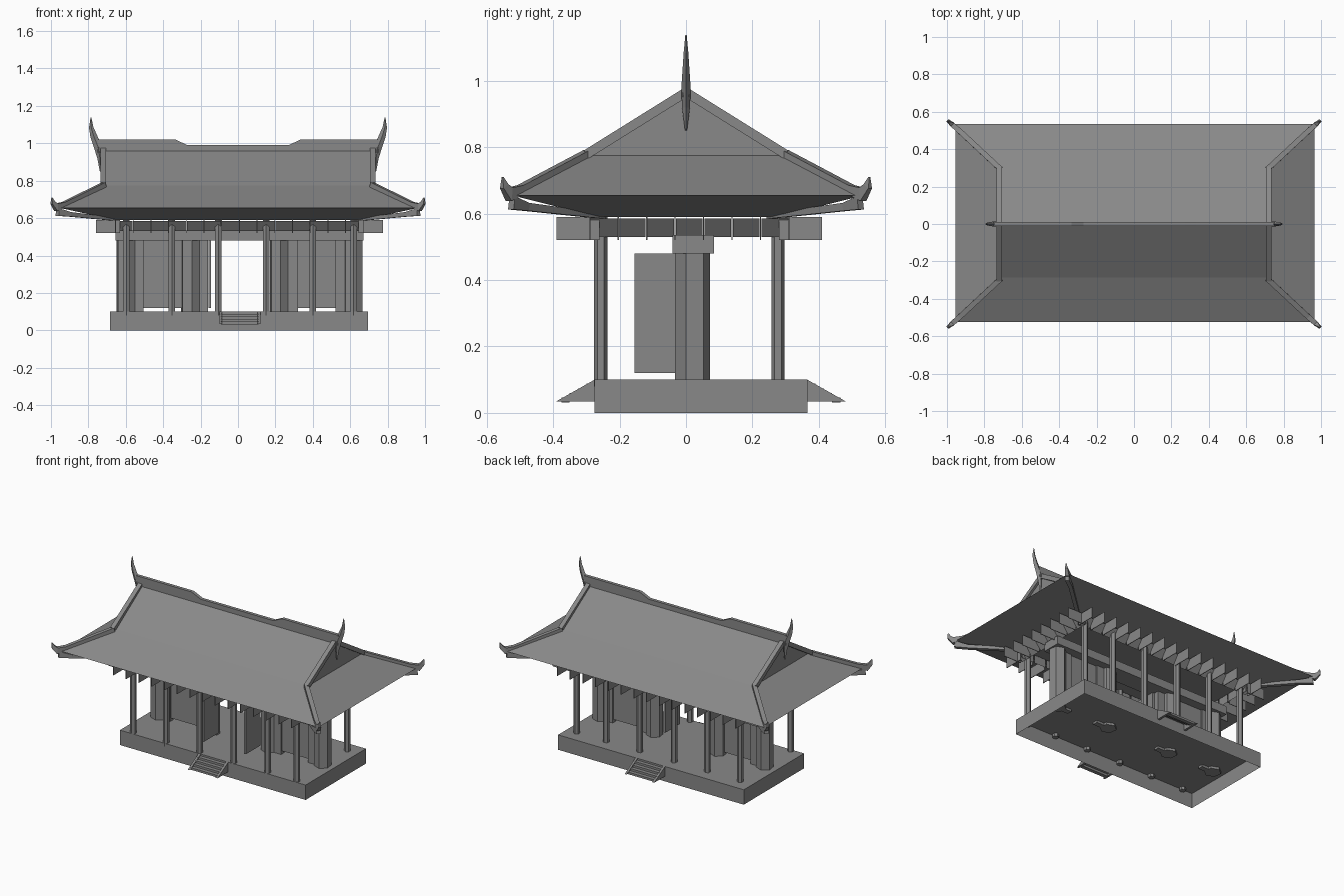
import bpy, bmesh, math
from mathutils import Vector

cube = bpy.data.objects.get("Cube")
if cube:
    bpy.data.objects.remove(cube)

grey = bpy.data.materials.new("stone grey")
grey.use_nodes = True
grey.diffuse_color = (0.25, 0.25, 0.25, 1)
grey.node_tree.nodes["Principled BSDF"].inputs["Base Color"].default_value = grey.diffuse_color


def finish(name, bm, fix=True):
    if fix:
        bmesh.ops.recalc_face_normals(bm, faces=bm.faces)
    mesh = bpy.data.meshes.new(name)
    bm.to_mesh(mesh)
    bm.free()
    mesh.materials.append(grey)
    obj = bpy.data.objects.new(name, mesh)
    bpy.context.collection.objects.link(obj)
    return obj


def add_box(bm, lo, hi):
    lo, hi = Vector(lo), Vector(hi)
    verts = bmesh.ops.create_cube(bm, size=1)["verts"]
    for v in verts:
        v.co = Vector([(lo[i] + hi[i]) / 2 + v.co[i] * (hi[i] - lo[i]) for i in range(3)])
    return verts


def add_prism(bm, x, y, z0, z1, r, sides, turn=0):
    verts = bmesh.ops.create_cone(bm, cap_ends=True, segments=sides, radius1=r, radius2=r, depth=z1 - z0)["verts"]
    for v in verts:
        a = math.atan2(v.co.y, v.co.x) + turn
        v.co = (x + r * math.cos(a), y + r * math.sin(a), (z0 + z1) / 2 + v.co.z)


def add_face(bm, points):
    bm.faces.new([bm.verts.new(p) for p in points])


def add_sweep(bm, path, across, diamond=False):
    """Loft a four-sided section along path entries (point, half width, half height)."""
    rings, across = [], Vector(across).normalized()
    for i, (p, w, h) in enumerate(path):
        a, b = path[max(i - 1, 0)][0], path[min(i + 1, len(path) - 1)][0]
        side = across
        up = side.cross(Vector(b) - Vector(a)).normalized()
        corners = [(1, 0), (0, 1), (-1, 0), (0, -1)] if diamond else [(1, 1), (-1, 1), (-1, -1), (1, -1)]
        rings.append([bm.verts.new(Vector(p) + side * w * s + up * h * t) for s, t in corners])
    for r, q in zip(rings, rings[1:]):
        for k in range(4):
            bm.faces.new((r[k], r[(k + 1) % 4], q[(k + 1) % 4], q[k]))
    bm.faces.new(rings[0])
    bm.faces.new(rings[-1])


CX = 0.005          # building axis
SIGNS = (-1, 1)

# Platform, open underneath
bm = bmesh.new()
add_box(bm, (-0.685, -0.275, 0), (0.695, 0.365, 0.1))
bmesh.ops.delete(bm, geom=[f for f in bm.faces if f.normal.z < -0.5], context="FACES_ONLY")
finish("platform", bm, False)

# Stairs with sloping cheeks, front and back
for name, edge, out in (("front_stairs", -0.275, -1), ("back_stairs", 0.365, 1)):
    bm = bmesh.new()
    for x in (-0.1, 0.105):
        tri = [(edge, 0.1), (edge, 0.035), (edge + out * 0.115, 0.035)]
        f = bm.faces.new([bm.verts.new((x, y, z)) for y, z in tri])
        ext = bmesh.ops.extrude_face_region(bm, geom=[f])["geom"]
        bmesh.ops.translate(bm, vec=(0.015, 0, 0), verts=[v for v in ext if isinstance(v, bmesh.types.BMVert)])
    for k in range(4):
        y0, y1 = sorted((edge + out * 0.025 * k, edge + out * 0.025 * (k + 1)))
        z = 0.088 - k * 0.014
        add_box(bm, (-0.09, y0, z - 0.014), (0.11, y1, z))
    finish(name, bm)

# Outer columns
bm = bmesh.new()
for x in (-0.597, -0.353, -0.105, 0.15, 0.4, 0.618):
    for y in (-0.257, 0.277):
        add_prism(bm, x, y, 0.08, 0.59, 0.02, 6)
finish("columns", bm)

# Inner pillars with short wall stubs
bm = bmesh.new()
for x, x0, x1 in ((-0.6, -0.6, -0.505), (-0.255, -0.255, -0.16), (0.22, 0.22, 0.32), (0.615, 0.52, 0.615)):
    add_prism(bm, x, 0.02, 0.085, 0.5, 0.053, 6, 0.15)
    add_box(bm, (x0, 0, 0.085), (x1, 0.035, 0.5))
finish("inner_pillars", bm)

# Side wall panels and open door leaves
bm = bmesh.new()
for x0, x1 in ((-0.51, -0.3), (0.31, 0.53)):
    add_box(bm, (x0, 0.01, 0.12), (x1, 0.025, 0.48))
finish("wall_panels", bm)
bm = bmesh.new()
for x in (-0.152, 0.16):
    add_box(bm, (x - 0.007, -0.155, 0.12), (x + 0.007, 0, 0.48))
finish("door_leaves", bm)

# Lintel over the inner wall
bm = bmesh.new()
add_box(bm, (-0.655, -0.04, 0.48), (0.67, 0.085, 0.535))
finish("lintel", bm)

# Slanted bracket boards and thin bracket fins around the eaves
bm = bmesh.new()
fins = bmesh.new()


def bracket_row(start, end, count, out):
    start, end, out = Vector(start), Vector(end), Vector(out)
    step = (end - start) / count
    for i in range(count):
        a, b = start + step * (i + 0.03), start + step * (i + 0.97)
        low, high = Vector((0, 0, 0.53)), Vector((0, 0, 0.585))
        inner = -out * 0.04
        add_face(bm, [a + inner + low, b + inner + low, b + high, a + high])
        add_face(bm, [a + inner + high, b + inner + high, b + inner + low, a + inner + low])
    for i in range(count + 1):
        p, t = start + step * i, step.normalized() * 0.002
        corners = [p - t - out * 0.03, p + t + out * 0.1]
        lo = [min(c[k] for c in corners) for k in range(2)] + [0.52]
        hi = [max(c[k] for c in corners) for k in range(2)] + [0.59]
        add_box(fins, lo, hi)


for y, s in ((-0.29, -1), (0.31, 1)):
    bracket_row((-0.655, y, 0), (0.67, y, 0), 14, (0, s, 0))
for x, s in ((-0.66, -1), (0.675, 1)):
    bracket_row((x, -0.29, 0), (x, 0.31, 0), 7, (s, 0, 0))
finish("bracket_boards", bm)
finish("bracket_fins", fins)

# Hip-and-gable roof shell with a sloping soffit
bm = bmesh.new()
for s in SIGNS:
    ridge = [(CX + t * 0.715, 0, 0.965) for t in SIGNS]
    kink = [(CX + t * 0.715, s * 0.29 + CX, 0.775) for t in SIGNS]
    eave = [(CX + t * 0.96, s * 0.53 + CX, 0.655) for t in SIGNS]
    soffit = [(CX + t * 0.66, s * 0.27 + CX, 0.59) for t in SIGNS]
    for a, b in ((ridge, kink), (kink, eave), (eave, soffit)):
        add_face(bm, [a[0], a[1], b[1], b[0]])
    # gable triangle, side slope and side soffit
    gable = [(CX + s * 0.715, t * 0.29 + CX, 0.775) for t in SIGNS]
    rim = [(CX + s * 0.96, t * 0.53 + CX, 0.655) for t in SIGNS]
    under = [(CX + s * 0.66, t * 0.27 + CX, 0.59) for t in SIGNS]
    add_face(bm, [gable[0], gable[1], (CX + s * 0.715, 0, 0.965)])
    add_face(bm, [gable[0], gable[1], rim[1], rim[0]])
    add_face(bm, [rim[0], rim[1], under[1], under[0]])
add_face(bm, [(CX + a * 0.66, b * 0.27 + CX, 0.59) for a, b in ((-1, -1), (1, -1), (1, 1), (-1, 1))])
bmesh.ops.remove_doubles(bm, verts=bm.verts, dist=0.001)
finish("roof", bm)

# Gable ridges, hip ridges with upturned tips, and hip rafters below
bm = bmesh.new()
rafters = bmesh.new()
for sx in SIGNS:
    for sy in SIGNS:
        def at(x, y, z):
            return (sx * x, sy * y, z)
        add_sweep(bm, [(at(0.72, 0, 0.965), 0.015, 0.014), (at(0.72, 0.3, 0.778), 0.015, 0.014)], (1, 0, 0))
        add_sweep(bm, [(at(0.715, 0.295, 0.778), 0.014, 0.014), (at(0.93, 0.495, 0.672), 0.014, 0.014),
                       (at(0.972, 0.532, 0.658), 0.013, 0.02), (at(0.99, 0.547, 0.682), 0.008, 0.012),
                       (at(0.995, 0.552, 0.71), 0.002, 0.002)], (-sx, sy, 0))
        add_sweep(rafters, [(at(0.64, 0.25, 0.592), 0.012, 0.008), (at(0.9, 0.48, 0.62), 0.012, 0.012),
                            (at(0.965, 0.525, 0.632), 0.012, 0.02)], (-sx, sy, 0))
finish("hip_ridges", bm)
finish("hip_rafters", rafters)

# Main ridge, dipping in the middle
bm = bmesh.new()
outline = [(-0.75, 0.95), (0.75, 0.95), (0.75, 1.02), (0.335, 1.02), (0.27, 0.99),
           (-0.27, 0.99), (-0.335, 1.02), (-0.75, 1.02)]
f = bm.faces.new([bm.verts.new((x, -0.011, z)) for x, z in outline])
ext = bmesh.ops.extrude_face_region(bm, geom=[f])["geom"]
bmesh.ops.translate(bm, vec=(0, 0.022, 0), verts=[v for v in ext if isinstance(v, bmesh.types.BMVert)])
finish("main_ridge", bm)

# Curved ridge-end finials
bm = bmesh.new()
for s in SIGNS:
    spine = [(0.735, 0.85, 0.003, 0.004), (0.738, 0.92, 0.012, 0.014), (0.748, 0.98, 0.014, 0.022),
             (0.772, 1.04, 0.01, 0.018), (0.785, 1.085, 0.007, 0.012), (0.786, 1.138, 0.002, 0.002)]
    add_sweep(bm, [((s * x, 0, z), w, h) for x, z, w, h in spine], (0, 1, 0), True)
finish("ridge_finials", bm)
